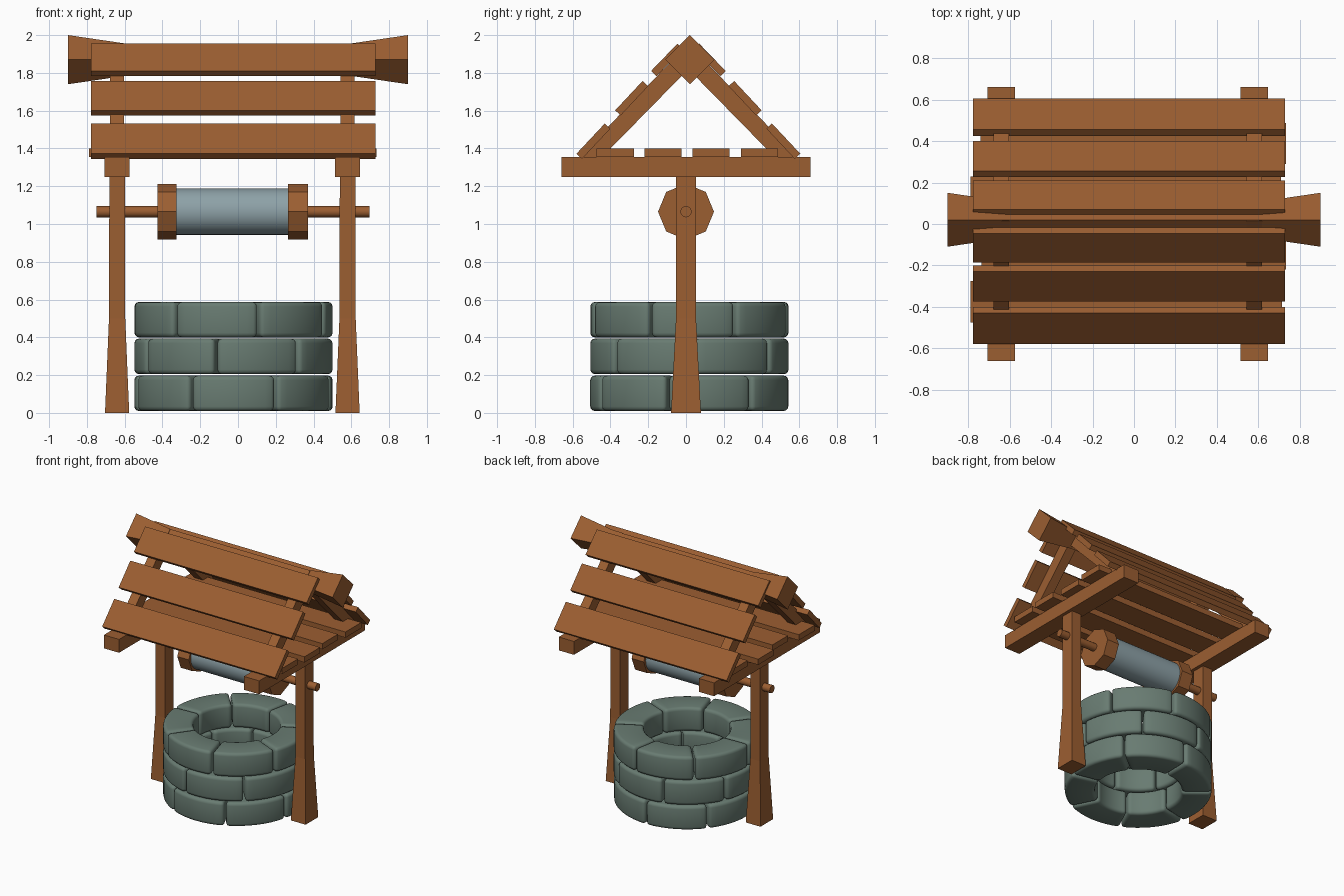
import bpy, bmesh, math
from mathutils import Vector

if "Cube" in bpy.data.objects:
    bpy.data.objects.remove(bpy.data.objects["Cube"])


def material(name, rgb):
    m = bpy.data.materials.new(name)
    m.diffuse_color = (*rgb, 1)
    m.use_nodes = True
    m.node_tree.nodes["Principled BSDF"].inputs["Base Color"].default_value = m.diffuse_color
    return m


WOOD = material("brown wood", (0.33, 0.112, 0.031))
STONE = material("green grey stone", (0.14, 0.20, 0.168))
ROPE = material("pale blue grey rope", (0.27, 0.36, 0.39))
CX, CY = -0.03, 0.0125      # symmetry planes of the frame and the roof


def finish(name, bm, mat, smooth=None):
    bmesh.ops.recalc_face_normals(bm, faces=bm.faces[:])
    me = bpy.data.meshes.new(name)
    bm.to_mesh(me)
    bm.free()
    me.materials.append(mat)
    if smooth:
        me.shade_smooth()
        me.set_sharp_from_angle(angle=math.radians(smooth))
    ob = bpy.data.objects.new(name, me)
    bpy.context.collection.objects.link(ob)
    return ob


def loft(name, rings, mat, smooth=None, bevel=0):
    """Join equal-length point rings into a closed solid."""
    bm = bmesh.new()
    vs = [[bm.verts.new(p) for p in r] for r in rings]
    n = len(vs[0])
    for a, b in zip(vs, vs[1:]):
        for i in range(n):
            j = (i + 1) % n
            bm.faces.new((a[i], a[j], b[j], b[i]))
    bm.faces.new(vs[0])
    bm.faces.new(vs[-1])
    bmesh.ops.recalc_face_normals(bm, faces=bm.faces[:])
    if bevel:
        edges = [e for e in bm.edges if e.calc_face_angle(0) > math.radians(40)]
        bmesh.ops.bevel(bm, geom=edges, offset=bevel, segments=3, profile=0.5,
                        affect='EDGES', clamp_overlap=True)
    return finish(name, bm, mat, smooth)


def prism(name, yz, x0, x1, mat=WOOD):
    """Side-view profile extruded along x."""
    return loft(name, [[(x, y, z) for y, z in yz] for x in (x0, x1)], mat)


def box(name, x0, x1, y0, y1, z0, z1):
    return prism(name, [(y0, z0), (y1, z0), (y1, z1), (y0, z1)], x0, x1)


def rod(name, x0, x1, r, n, mat, smooth=None):
    circle = [(r * math.cos(i * math.tau / n), 1.065 + r * math.sin(i * math.tau / n))
              for i in range(n)]
    ob = prism(name, circle, x0, x1, mat)
    if smooth:
        ob.data.shade_smooth()
        ob.data.set_sharp_from_angle(angle=math.radians(smooth))


# Well wall: three staggered courses of seven rounded arc stones
for c, (z0, z1, start) in enumerate([(0.01, 0.197, -25.7), (0.205, 0.393, -10.4),
                                     (0.40, 0.587, -36.5)]):
    for k in range(7):
        rings = []
        for s in range(9):
            a = math.radians(start + k * 360 / 7 + 0.7 + s / 8 * (360 / 7 - 1.4))
            rings.append([(-0.024 + r * math.sin(a), 0.018 - r * math.cos(a), z)
                          for r, z in ((0.31, z0), (0.525, z0), (0.525, z1), (0.31, z1))])
        loft(f"wall_stone_{c + 1}_{k + 1}", rings, STONE, 40, 0.024)

# Posts with flared feet, tie beams and rafters at each end
for side, s in (("left", -1), ("right", 1)):
    x = CX + s * 0.61
    rings = [[(x + i * hx, j * hy, z) for i, j in ((-1, -1), (1, -1), (1, 1), (-1, 1))]
             for z, hx, hy in ((0, 0.064, 0.079), (0.5, 0.043, 0.053), (1.26, 0.041, 0.053))]
    loft(side + "_post", rings, WOOD)
    box(side + "_tie_beam", x - 0.066, x + 0.066, -0.66, 0.66, 1.25, 1.355)
    for end, t in (("front", -1), ("back", 1)):
        prof = [(0, 1.955), (0.56, 1.375), (0.56, 1.356), (0.455, 1.356), (0, 1.82)]
        prism(f"{side}_{end}_rafter", [(CY + t * y, z) for y, z in prof],
              x - 0.037, x + 0.037)

# Ridge beam: diamond section, flared at both ends
loft("ridge_beam", [[(x, CY + 0.008 + h * u, 1.87 + h * v)
                     for u, v in ((1, 0), (0, 1), (-1, 0), (0, -1))]
                    for x, h in ((-0.9, 0.13), (-0.6, 0.086), (0.6, 0.086), (0.9, 0.13))], WOOD)

# Sloping roof boards, three on each side
for end, t in (("front", -1), ("back", 1)):
    for i, (y0, z0, y1, z1) in enumerate([(0.0575, 1.955, 0.1975, 1.81),
                                          (0.2425, 1.757, 0.3875, 1.602),
                                          (0.4425, 1.532, 0.5925, 1.372)]):
        d = Vector((y1 - y0, z1 - z0)).normalized()
        n = Vector((d.y, -d.x)) * 0.04      # inward thickness
        prof = [(y0, z0), (y1, z1), (y1 + n.x, z1 + n.y), (y0 + n.x, z0 + n.y)]
        prism(f"{end}_roof_board_{i + 1}", [(CY + t * y, z) for y, z in prof], -0.777, 0.728)

# Loft floor boards
for i, (y0, y1, x0, x1) in enumerate([(-0.475, -0.275, -0.79, 0.715),
                                      (-0.22, -0.025, -0.735, 0.733),
                                      (0.035, 0.23, -0.79, 0.71),
                                      (0.29, 0.487, -0.74, 0.733)]):
    box(f"floor_board_{i + 1}", x0, x1, y0, y1, 1.355, 1.40)

# Winch
rod("winch_axle", -0.75, 0.695, 0.03, 12, WOOD, 40)
rod("winch_left_flange", -0.425, -0.325, 0.148, 8, WOOD)
rod("winch_right_flange", 0.265, 0.37, 0.148, 8, WOOD)
rod("rope_drum", -0.325, 0.265, 0.123, 32, ROPE, 40)
